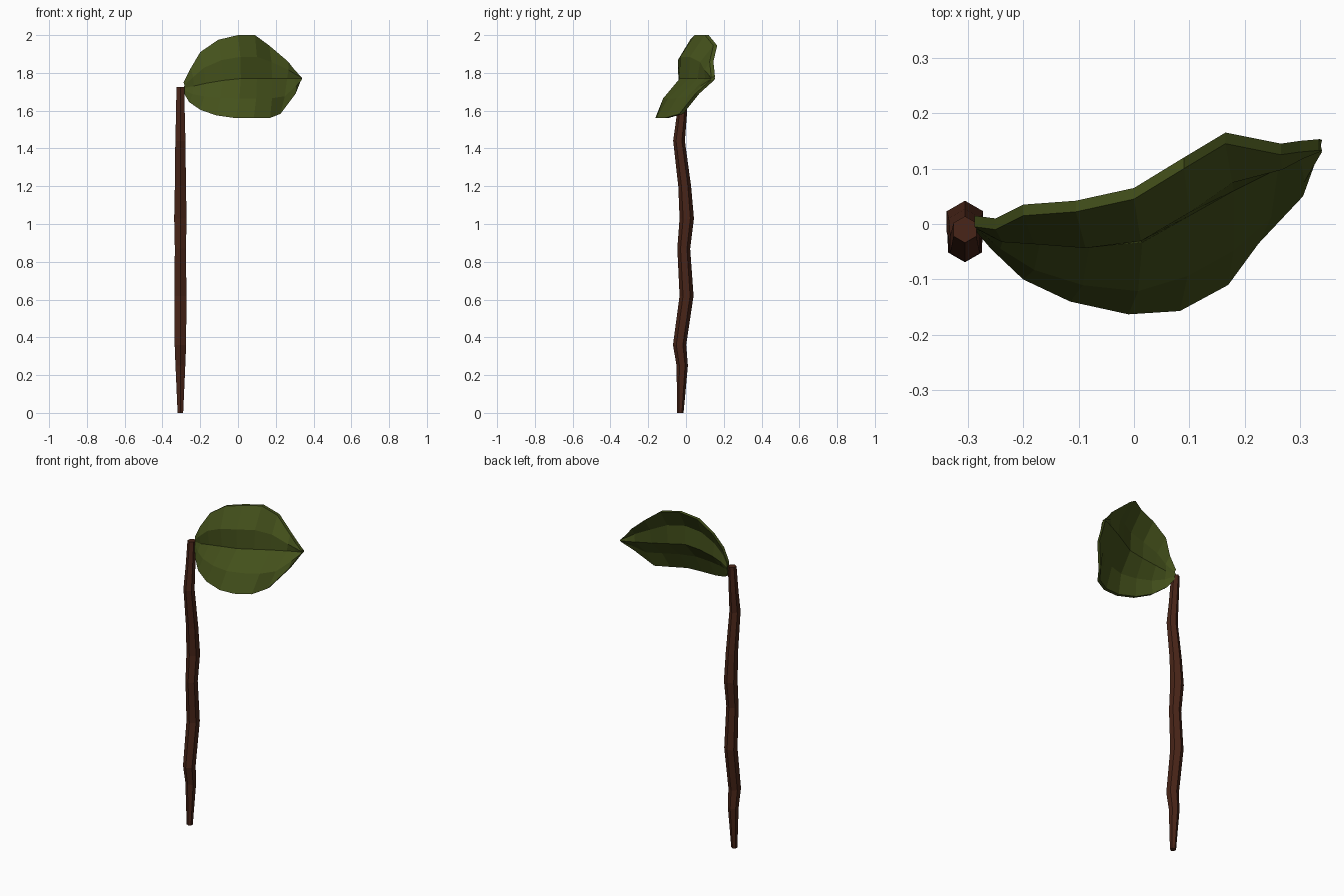
import bpy, bmesh, math
from mathutils import Vector

if "Cube" in bpy.data.objects:
    bpy.data.objects.remove(bpy.data.objects["Cube"])


def finish(name, bm, color):
    bmesh.ops.recalc_face_normals(bm, faces=bm.faces[:])
    mesh = bpy.data.meshes.new(name)
    bm.to_mesh(mesh)
    bm.free()
    obj = bpy.data.objects.new(name, mesh)
    bpy.context.collection.objects.link(obj)
    mat = bpy.data.materials.new(name + "_color")
    mat.diffuse_color = color
    mat.use_nodes = True
    mat.node_tree.nodes["Principled BSDF"].inputs["Base Color"].default_value = mat.diffuse_color
    mesh.materials.append(mat)
    return obj


def bridge(bm, a, b):
    for i in range(len(a)):
        j = (i + 1) % len(a)
        bm.faces.new((a[i], a[j], b[j], b[i]))


# Crooked six-sided stem: (z, centre y, radius)
stem = [(0.0, -0.03, 0.017), (0.25, -0.02, 0.03), (0.36, -0.034, 0.035),
        (0.62, 0.003, 0.037), (0.87, -0.012, 0.034), (1.03, 0.004, 0.038),
        (1.2, -0.007, 0.034), (1.44, -0.037, 0.031), (1.57, -0.023, 0.027),
        (1.725, -0.01, 0.024)]
bm = bmesh.new()
rings = []
for z, y, r in stem:
    angles = [math.pi / 2 + k * math.pi / 3 for k in range(6)]
    rings.append([bm.verts.new((-0.305 + r * math.cos(a), y + r * math.sin(a), z))
                  for a in angles])
for a, b in zip(rings, rings[1:]):
    bridge(bm, a, b)
bm.faces.new(rings[0])
bm.faces.new(rings[-1])
finish("stem", bm, (0.065, 0.018, 0.009, 1))

# Twisted leaf: upper edge, midrib and lower edge at each station
leaf = [
    ((-.288, -.005, 1.75), (-.288, -.005, 1.72), (-.288, -.01, 1.695)),
    ((-.25, -.01, 1.825), (-.235, -.025, 1.73), (-.258, -.045, 1.645)),
    ((-.20, .015, 1.91), (-.17, -.035, 1.745), (-.20, -.10, 1.605)),
    ((-.105, .022, 1.975), (-.08, -.04, 1.76), (-.115, -.14, 1.575)),
    ((0, .045, 2.0), (.015, -.033, 1.77), (-.01, -.163, 1.56)),
    ((.09, .10, 2.0), (.10, .015, 1.77), (.083, -.157, 1.56)),
    ((.165, .145, 1.945), (.18, .06, 1.77), (.17, -.11, 1.562)),
    ((.265, .125, 1.86), (.26, .10, 1.77), (.225, -.035, 1.583)),
    ((.30, .13, 1.815), (.30, .12, 1.77), (.305, .05, 1.69)),
    ((.334, .133, 1.778), (.335, .133, 1.77), (.334, .13, 1.762)),
]
bm = bmesh.new()
rings = []
for upper, mid, lower in leaf:
    u, m, l = Vector(upper), Vector(mid), Vector(lower)
    # Folds halfway between the midrib and each edge
    uq = (u + m) / 2 + Vector((0.005, -0.16 * (u.z - m.z), 0))
    lq = (l + m) / 2 + Vector((0.005, -0.11 * (m.z - l.z), 0))
    front = [u, uq, m, lq, l]
    back = [p + Vector((0, 0.02, 0)) for p in reversed(front)]
    rings.append([bm.verts.new(p) for p in front + back])
for a, b in zip(rings, rings[1:]):
    bridge(bm, a, b)
bm.faces.new(rings[0])
bm.faces.new(rings[-1])
finish("leaf", bm, (0.058, 0.082, 0.011, 1))
